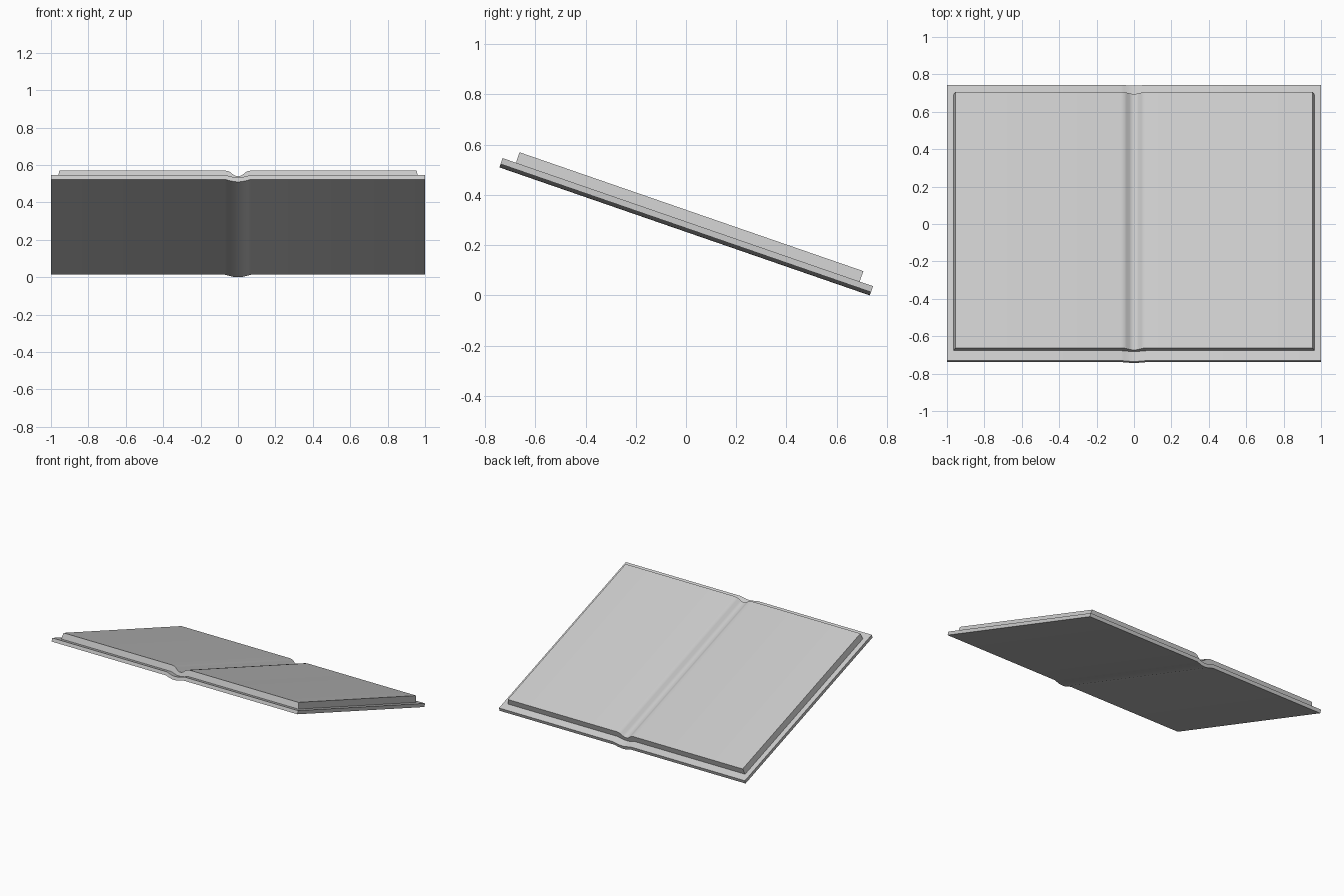
import bpy, bmesh, math
from mathutils import Matrix

if "Cube" in bpy.data.objects:
    bpy.data.objects.remove(bpy.data.objects["Cube"])

TILT = Matrix.Translation((0, -0.0055, 0.255)) @ Matrix.Rotation(math.radians(-19.07), 4, 'X')


def mirrored(half):
    """Mirror a right-hand line of (x, z) points that starts on x = 0."""
    return [(-x, z) for x, z in reversed(half[1:])] + half


def extrude_profile(name, top, bottom, half_len):
    """Extrude the outline between two lines along y, then tilt it."""
    outline = mirrored(bottom) + mirrored(top)[::-1]
    bm = bmesh.new()
    face = bm.faces.new([bm.verts.new((x, -half_len, z)) for x, z in outline])
    ext = bmesh.ops.extrude_face_region(bm, geom=[face])
    moved = [g for g in ext["geom"] if isinstance(g, bmesh.types.BMVert)]
    bmesh.ops.translate(bm, verts=moved, vec=(0, 2 * half_len, 0))
    bmesh.ops.recalc_face_normals(bm, faces=bm.faces)
    bm.transform(TILT)
    me = bpy.data.meshes.new(name)
    bm.to_mesh(me)
    bm.free()
    ob = bpy.data.objects.new(name, me)
    bpy.context.collection.objects.link(ob)
    bpy.context.view_layer.objects.active = ob
    ob.select_set(True)
    bpy.ops.object.shade_smooth_by_angle(angle=math.radians(40))
    ob.select_set(False)
    return ob


def sag(edge, flat_z, depth):
    """Flat board that sags softly at the spine."""
    curve = [(0, 1), (0.02, 0.93), (0.04, 0.6), (0.055, 0.3), (0.07, 0)]
    return [(x, flat_z - depth * d) for x, d in curve] + [(edge, flat_z)]


# Hard cover with the bulging spine
extrude_profile("cover", sag(1.0, 0.039, 0.014), sag(1.0, 0.014, 0.014), 0.78)

# Page block with the central gutter and slightly slanted outer edges
page_top = [(0, 0.052), (0.012, 0.053), (0.025, 0.060), (0.04, 0.073),
            (0.052, 0.080), (0.07, 0.083), (0.955, 0.083)]
extrude_profile("pages", page_top, sag(0.965, 0.038, 0.014), 0.724)
